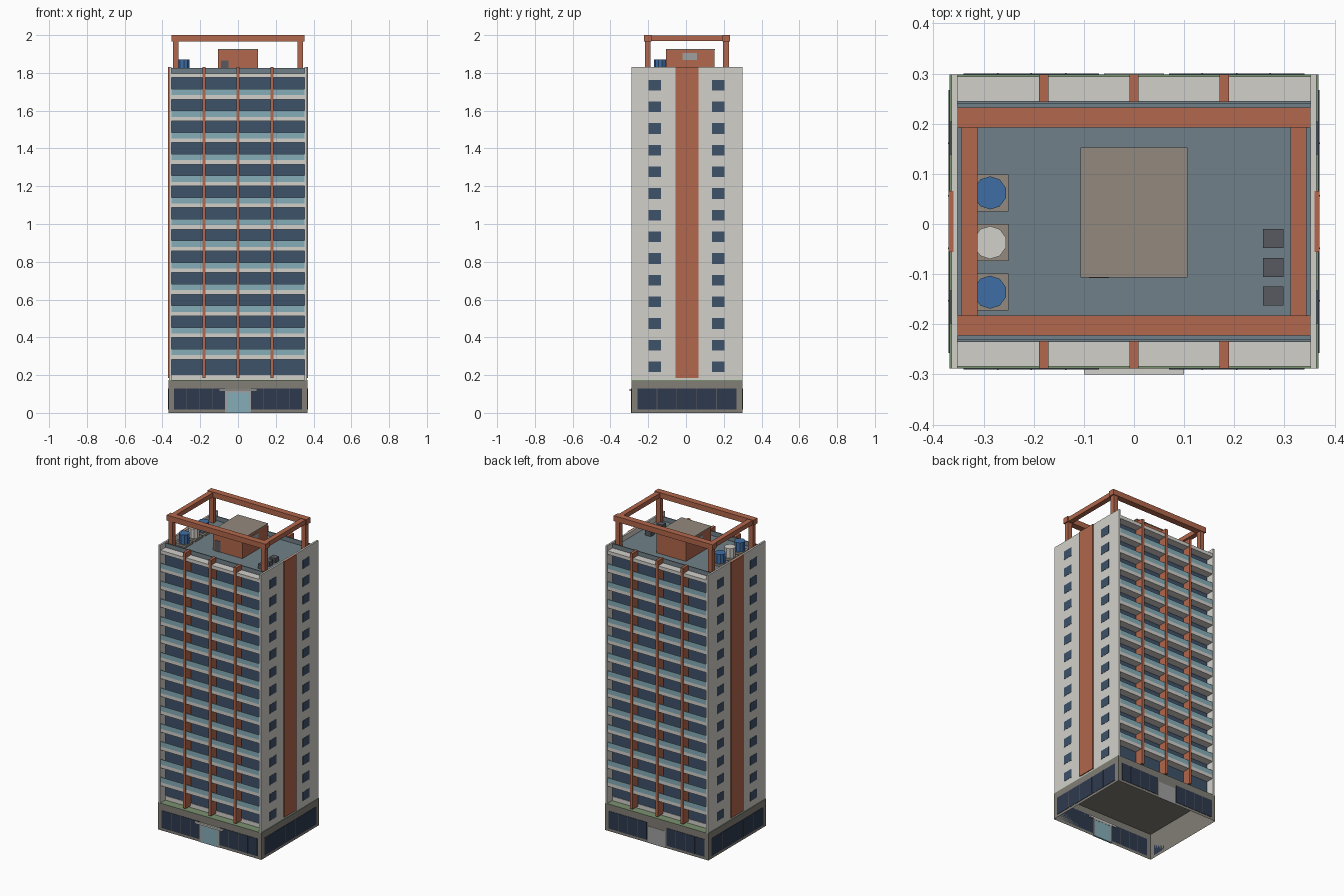
import bpy, bmesh, math
from mathutils import Matrix

if "Cube" in bpy.data.objects:
    bpy.data.objects.remove(bpy.data.objects["Cube"])

CY = 0.005  # middle of the building in y
PITCH, FLOORS, TOP = 0.1147, 14, 1.797


def material(name, r, g, b):
    lin = [((c / 255 + 0.055) / 1.055) ** 2.4 for c in (r, g, b)]
    m = bpy.data.materials.new(name)
    m.diffuse_color = (*lin, 1)
    m.use_nodes = True
    m.node_tree.nodes["Principled BSDF"].inputs["Base Color"].default_value = m.diffuse_color
    return m


WHITE = material("off_white", 210, 208, 202)
BRICK = material("terracotta", 178, 103, 76)
GLASS = material("dark_glass", 62, 82, 106)
SHOP = material("shop_glass", 46, 58, 78)
TEAL = material("teal_glass", 134, 174, 184)
STONE = material("stone", 130, 126, 118)
SLATE = material("roof_slate", 112, 128, 136)
TAUPE = material("taupe", 148, 138, 126)
GREEN = material("terrace_green", 122, 146, 112)
BLUE = material("tank_blue", 62, 110, 165)
DARK = material("dark_grey", 88, 90, 96)
LIGHT = material("light_grey", 160, 160, 160)


def finish(name, bm, mat):
    me = bpy.data.meshes.new(name)
    bm.to_mesh(me)
    bm.free()
    me.materials.append(mat)
    ob = bpy.data.objects.new(name, me)
    bpy.context.collection.objects.link(ob)
    return ob


def boxes(name, mat, items, open_bottom=False):
    """One object from boxes given as (x0, x1, y0, y1, z0, z1)."""
    bm = bmesh.new()
    for x0, x1, y0, y1, z0, z1 in items:
        mx = (Matrix.Translation(((x0 + x1) / 2, (y0 + y1) / 2, (z0 + z1) / 2))
              @ Matrix.Diagonal((x1 - x0, y1 - y0, z1 - z0, 1)))
        bmesh.ops.create_cube(bm, size=1, matrix=mx)
    if open_bottom:
        bm.normal_update()
        low = [f for f in bm.faces if f.normal.z < -0.9]
        bmesh.ops.delete(bm, geom=low, context='FACES')
    return finish(name, bm, mat)


def flip_y(items):
    return items + [(a, b, 2 * CY - d, 2 * CY - c, e, f) for a, b, c, d, e, f in items]


def flip_x(items):
    return items + [(-b, -a, c, d, e, f) for a, b, c, d, e, f in items]


# Podium, open underneath, with a planted terrace on top
boxes("podium", STONE, [(-.368, .368, -.288, .298, 0, .17)], open_bottom=True)
boxes("terrace", GREEN, [(-.368, .368, -.288, .298, .17, .173)])
boxes("shop_windows", SHOP, flip_y(flip_x([(.07, .34, -.29, -.288, .017, .13)])))
boxes("side_shop_windows", SHOP, flip_x([(.368, .37, -.257, .267, .017, .13)]))
boxes("shop_mullions", DARK,
      flip_y(flip_x([(x, x + .003, -.291, -.288, .017, .13) for x in (.135, .203, .27)]))
      + flip_x([(.368, .371, y, y + .003, .017, .13) for y in (-.155, -.05, .055, .16)]))

# Entrances and canopy
boxes("door_frame", LIGHT, [(-.068, -.058, -.292, -.28, 0, .115), (.058, .068, -.292, -.28, 0, .115),
                            (-.068, .068, -.292, -.28, .107, .115)])
boxes("front_door", TEAL, [(-.058, .058, -.291, -.281, 0, .107)])
boxes("back_door", LIGHT, [(-.06, .06, .297, .3, 0, .107)])
boxes("canopy", WHITE, [(-.1, .1, -.3, -.28, .115, .126)])

# Tower core and side walls
boxes("tower_core", GLASS, [(-.353, .353, -.233, .243, .173, TOP - .004)])
boxes("ground_sill", WHITE, flip_y([(-.353, .353, -.236, -.23, .173, .2)]))
boxes("side_walls", WHITE, flip_x([(.352, .364, -.288, .298, .17, 1.83)]))
boxes("side_stripes", BRICK, flip_x([(.36, .37, -.056, .066, .185, 1.83)]))
boxes("side_windows", GLASS, flip_x([(.36, .3655, y, y + .067, z, z + .056)
                                     for y in (-.199, .138)
                                     for z in [.216 + PITCH * k for k in range(FLOORS)]]))

# Balconies and vertical fins, front and back
levels = [TOP - PITCH * k for k in range(FLOORS)]
boxes("balcony_slabs", WHITE, flip_y([(-.352, .352, -.284, -.23, z - .022, z) for z in levels]))
boxes("balcony_railings", TEAL, flip_y([(-.352, .352, -.284, -.28, z, z + .032) for z in levels[1:]]))
boxes("facade_fins", BRICK, flip_y([(x - .009, x + .009, -.288, -.233, .185, 1.83)
                                    for x in (-.18, 0, .18)]))

# Roof deck with a thin upstand
boxes("roof_deck", SLATE, [(-.352, .352, -.232, .242, TOP - .004, TOP)])
boxes("roof_upstand", SLATE, flip_y([(-.352, .352, -.235, -.229, TOP - .004, 1.825)]))

# Rooftop frame
boxes("frame_posts", BRICK, flip_y(flip_x([(.314, .344, -.217, -.187, TOP, 1.967)])))
boxes("frame_long_beams", BRICK, flip_y([(-.352, .352, -.222, -.182, 1.965, 2)]))
boxes("frame_cross_beams", BRICK, flip_x([(.312, .344, -.182, .192, 1.968, 1.997)]))

# Lift house
boxes("lift_house", BRICK, [(-.105, .105, -.105, .151, TOP, 1.92)])
boxes("lift_house_roof", TAUPE, [(-.107, .107, -.107, .153, 1.92, 1.926)])
boxes("lift_house_door", DARK, [(-.09, -.05, -.108, -.1, TOP, 1.866)])
boxes("lift_house_vents", LIGHT, flip_x([(.1, .107, -.018, .058, 1.867, 1.905)]))

# Water tanks on pads and air conditioning units
tank_ys = (.062, -.037, -.136)
boxes("tank_pads", TAUPE, [(-.325, -.25, y - .037, y + .037, TOP, 1.81) for y in tank_ys])
for y, mat in zip(tank_ys, (BLUE, WHITE, BLUE)):
    bm = bmesh.new()
    bmesh.ops.create_cone(bm, cap_ends=True, segments=10, radius1=.033, radius2=.033, depth=.06,
                          matrix=Matrix.Translation((-.287, y, 1.84)))
    finish("water_tank", bm, mat)
boxes("ac_units", DARK, [(.257, .298, y - .019, y + .019, TOP, 1.827) for y in (-.029, -.087, -.144)])
